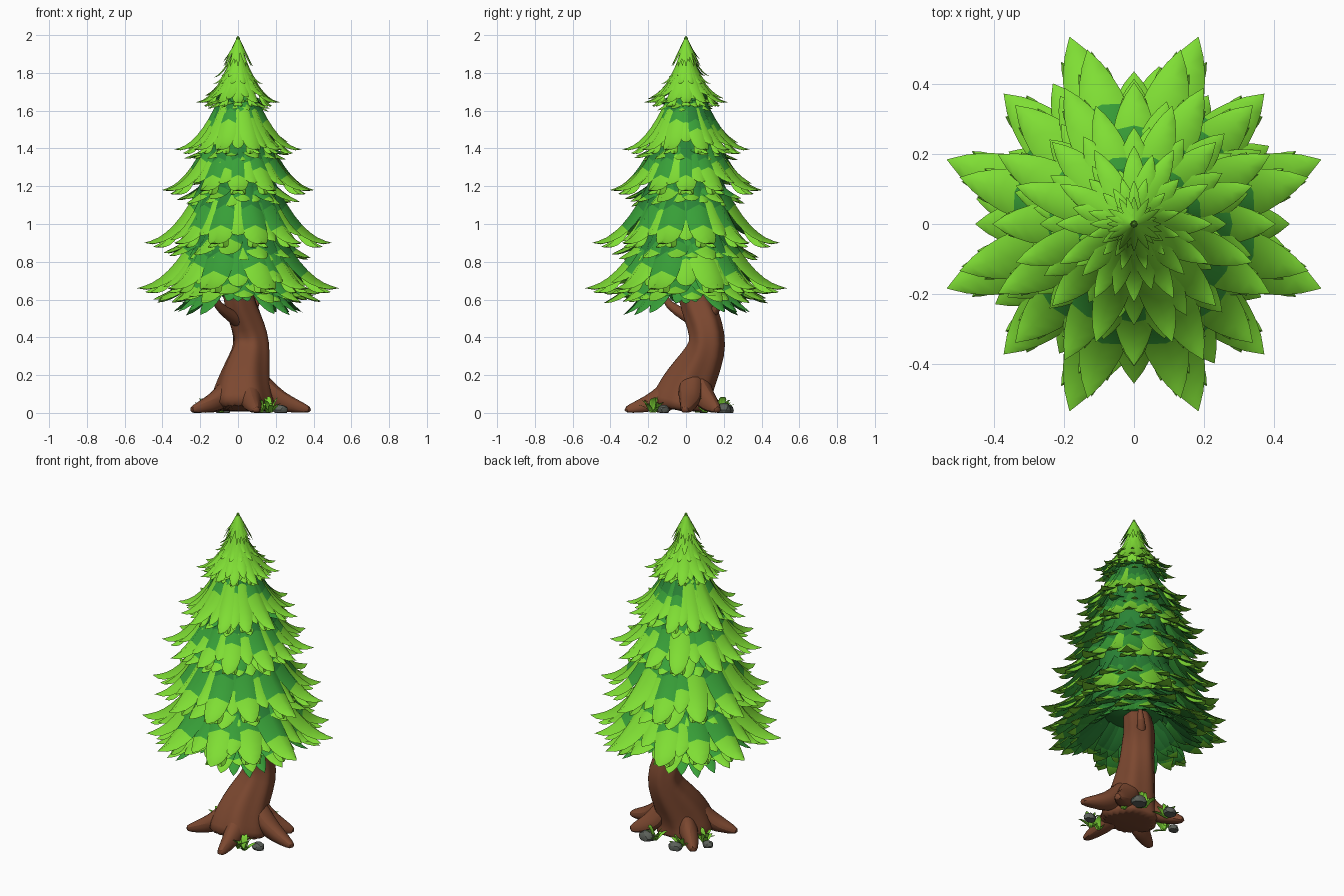
import bpy, bmesh, math, random
from mathutils import Vector

random.seed(4)
if "Cube" in bpy.data.objects:
    bpy.data.objects.remove(bpy.data.objects["Cube"])


def material(name, srgb):
    lin = [((c / 255 + 0.055) / 1.055) ** 2.4 for c in srgb] + [1]
    m = bpy.data.materials.new(name)
    m.diffuse_color = lin
    m.use_nodes = True
    m.node_tree.nodes["Principled BSDF"].inputs["Base Color"].default_value = lin
    return m


BRIGHT = material("bright needle green", (127, 222, 52))
MID = material("middle needle green", (56, 160, 56))
DARK = material("deep needle green", (42, 132, 54))
BARK = material("brown bark", (124, 72, 48))
GRASS = material("grass green", (130, 220, 56))
STONE = material("grey stone", (92, 97, 90))
GREENS = [BRIGHT, MID, DARK]


def finish(bm, name, mats, sharp=45, subdivide=0):
    bmesh.ops.recalc_face_normals(bm, faces=bm.faces)
    mesh = bpy.data.meshes.new(name)
    bm.to_mesh(mesh)
    bm.free()
    for m in mats:
        mesh.materials.append(m)
    ob = bpy.data.objects.new(name, mesh)
    bpy.context.collection.objects.link(ob)
    if subdivide:
        ob.modifiers.new("Smooth", "SUBSURF").levels = subdivide
        ob.modifiers["Smooth"].render_levels = subdivide
    bpy.ops.object.select_all(action="DESELECT")
    ob.select_set(True)
    bpy.context.view_layer.objects.active = ob
    bpy.ops.object.shade_smooth_by_angle(angle=math.radians(sharp))


def blade(bm, centre, angle, start, end, width, thick, root=0.0, colours=(0, 1, 2), sag=1.1):
    """Pointed blade; start and end are (radius, height), colours are tip, shaded, deepest."""
    out = Vector((math.cos(angle), math.sin(angle), 0))
    side = Vector((-out.y, out.x, 0))
    steps, rings = 8, []
    for i in range(steps):
        t = i / steps
        drop = (1 + sag) * t - sag * t * t
        p = Vector(centre) + out * (start[0] + (end[0] - start[0]) * t)
        p.z += start[1] + (end[1] - start[1]) * drop
        w = width * (0.65 + 1.75 * t) * (1 - t) ** 0.9
        h = thick * (1 - t) ** 0.5
        up = Vector((0, 0, h)) + out * h * 0.5
        rings.append([bm.verts.new(v) for v in
                      (p + side * w - up * 0.6, p + up, p - side * w - up * 0.6, p - up * 0.9)])
    tip = Vector(centre) + out * end[0]
    tip.z += end[1]
    tip = bm.verts.new(tip)
    bm.faces.new(rings[0])
    for i, a in enumerate(rings):
        t = (i + 0.5) / steps
        top = colours[2] if t < root * 0.55 else colours[1] if t < root else colours[0]
        below = colours[0] if t > 0.7 else colours[1]
        for k in range(4):
            n = (k + 1) % 4
            if i + 1 < steps:
                f = bm.faces.new((a[k], a[n], rings[i + 1][n], rings[i + 1][k]))
            else:
                f = bm.faces.new((a[k], a[n], tip))
            f.material_index = top if k < 2 else below


def whorl(bm, start, end, base, spread, width, thick, root, jitter,
          colours=(0, 1, 2), sag=1.1, middle=1.0, feathers=False):
    """Three blades in every quadrant, optionally with side leaflets."""
    for q in range(4):
        for k in (-1, 0, 1):
            angle = math.radians(base + 90 * q + spread * k)
            dr, dz = (random.uniform(-jitter, jitter) for _ in range(2))
            shade = root and root + random.uniform(-0.18, 0.18)
            reach = end[0] * (1 if k else middle) + dr
            blade(bm, (0, 0, 0), angle, start, (reach, end[1] + dz),
                  width, thick, shade, colours, sag)
            if feathers:
                r = start[0] + 0.45 * (reach - start[0])
                z = start[1] + 0.72 * (end[1] - start[1])
                for turn in (-0.32, 0.32):
                    blade(bm, (r * math.cos(angle), r * math.sin(angle), z), angle + turn,
                          (0, 0), (0.26 * reach, end[1] - z - 0.02),
                          width * 0.45, thick * 0.7, 0, colours)


# Foliage tiers: start (radius, height), tip (radius, height), base angle, spread, shaded part
tiers = [
    ((0.0, 1.99), (0.085, 1.83), 0, 30, 0.0),
    ((0.02, 1.93), (0.135, 1.745), 45, 30, 0.0),
    ((0.045, 1.83), (0.24, 1.645), 0, 28, 0.0),
    ((0.09, 1.66), (0.355, 1.395), 45, 27, 0.22),
    ((0.14, 1.46), (0.435, 1.18), 0, 27, 0.38),
    ((0.17, 1.23), (0.515, 0.90), 45, 30, 0.38),
    ((0.20, 0.97), (0.565, 0.66), 45, 26, 0.4),
]
for i, (start, end, base, spread, root) in enumerate(tiers):
    bm = bmesh.new()
    r, z = end
    w = 0.165 * r
    whorl(bm, start, end, base, spread, w, 0.055 * r, root, 0,
          sag=1.1 if i else 0.0, middle=0.93, feathers=i > 1)
    # half-step filler blades and the shorter layers hanging beneath
    whorl(bm, (start[0], start[1] - 0.01), (r * 0.8, z + 0.02), base + 15, 30,
          w * 0.85, 0.045 * r, root, 0.02, sag=0.8 if i else 0.2, middle=0.93)
    if i > 1:
        lower = max(z - 0.2 * r, 0.59)
        whorl(bm, (start[0], z + 0.15 * r), (r * 0.78, lower + 0.03), base + 6, 30,
              w * 0.85, 0.045 * r, 0.55, 0.02, sag=0.7, middle=0.9)
        whorl(bm, (start[0], z + 0.05), (r * 0.64, lower + 0.01), base + 21, 30,
              w * 0.8, 0.045 * r, 0.6, 0.015, sag=0.6)
    finish(bm, "foliage_tier_%d" % (i + 1), GREENS, 75)

# Skirt of low hanging blades around the trunk
bm = bmesh.new()
whorl(bm, (0.2, 0.8), (0.47, 0.585), 45, 22, 0.07, 0.02, 0.5, 0.01, sag=0.7)
whorl(bm, (0.14, 0.78), (0.385, 0.525), 45, 14, 0.06, 0.015, 0.3, 0.015, (1, 2, 2), 0.5)
whorl(bm, (0.12, 0.76), (0.30, 0.585), 0, 10, 0.05, 0.015, 0.3, 0.008, (1, 2, 2), 0.5)
finish(bm, "foliage_skirt", GREENS, 75)

# Inner core that closes the crown
bm = bmesh.new()
profile = [(0.10, 0.69), (0.25, 0.76), (0.22, 0.95), (0.2, 1.0), (0.19, 1.22),
           (0.15, 1.45), (0.1, 1.64), (0.06, 1.8), (0.03, 1.88)]
sides = 24
rows = [[bm.verts.new((r * math.cos(a), r * math.sin(a), z))
         for a in (math.tau * k / sides for k in range(sides))] for r, z in profile]
apex = bm.verts.new((0, 0, 2))
bm.faces.new(rows[0]).material_index = 2
for j, row in enumerate(rows):
    for k in range(sides):
        n = (k + 1) % sides
        if j + 1 < len(rows):
            f = bm.faces.new((row[k], row[n], rows[j + 1][n], rows[j + 1][k]))
            f.material_index = 2 if j < 6 else 0
        else:
            bm.faces.new((row[k], row[n], apex))
finish(bm, "foliage_core", GREENS)


def tube(name, points, sides=12, flutes=0, depth=0.0):
    """Tapered tube through (x, y, z, radius) points, kept above the ground."""
    bm = bmesh.new()
    rows = []
    for i, (x, y, z, r) in enumerate(points):
        before, after = points[max(i - 1, 0)], points[min(i + 1, len(points) - 1)]
        axis = (Vector(after[:3]) - Vector(before[:3])).normalized()
        turn = Vector((0, 0, 1)).rotation_difference(axis)
        row = []
        for k in range(sides):
            a = math.tau * k / sides
            rr = r * (1 + depth * math.cos(flutes * a + i * 0.5))
            v = Vector((x, y, z)) + turn @ Vector((rr * math.cos(a), rr * math.sin(a), 0))
            v.z = max(v.z, 0)
            row.append(bm.verts.new(v))
        rows.append(row)
    for a, b in zip(rows, rows[1:]):
        for k in range(sides):
            n = (k + 1) % sides
            bm.faces.new((a[k], a[n], b[n], b[k]))
    bm.faces.new(rows[0])
    bm.faces.new(rows[-1])
    finish(bm, name, [BARK], subdivide=1)


# Twisting trunk
tube("trunk", [(0.02, -0.03, 0, 0.18), (0.02, -0.02, 0.06, 0.165), (0.025, 0.0, 0.13, 0.145),
               (0.04, 0.05, 0.22, 0.124), (0.07, 0.11, 0.33, 0.1), (0.07, 0.115, 0.41, 0.092),
               (0.035, 0.085, 0.51, 0.09), (-0.005, 0.045, 0.61, 0.085), (0, 0, 0.8, 0.07)],
     24, 6, 0.07)

# Roots spreading from the trunk foot
root_tips = [(0.39, -0.01), (-0.255, -0.15), (0.1, -0.33), (-0.2, 0.21), (0.27, 0.17)]
for i, (x, y) in enumerate(root_tips):
    foot, tip = Vector((0.04, 0.01, 0)), Vector((x, y, 0))
    path = [(0.045, 0.05, 0.25, 0.05)]
    for t, z, r in ((0.3, 0.12, 0.07), (0.52, 0.06, 0.06), (0.8, 0.028, 0.04), (1, 0.01, 0.02)):
        p = foot.lerp(tip, t)
        bend = 0.02 * math.sin(t * math.pi) * (-1) ** i
        path.append((p.x, p.y + bend, z, r))
    tube("root_%d" % (i + 1), path, 10, 3, 0.1)

# Short bare branches below the crown
tube("branch_front", [(0.03, 0.08, 0.46, 0.045), (-0.04, 0.0, 0.52, 0.035),
                      (-0.11, -0.09, 0.56, 0.026), (-0.14, -0.14, 0.66, 0.012)], 8)
tube("branch_back", [(0.03, 0.08, 0.47, 0.04), (0.06, 0.14, 0.53, 0.03),
                     (0.1, 0.18, 0.57, 0.024), (0.1, 0.17, 0.67, 0.01)], 8)

# Grass tufts
tufts = [(0.17, -0.18), (0.12, -0.17), (0.08, 0.19), (0.16, 0.1), (-0.17, 0.06), (-0.09, 0.18)]
for i, (x, y) in enumerate(tufts):
    bm = bmesh.new()
    for k in range(10):
        reach = random.uniform(0.035, 0.09)
        blade(bm, (x, y, 0.004), k * 2.4, (0.006, 0),
              (reach, random.uniform(0.11, 0.13) - reach), 0.016, 0.002, 0, (0, 0, 0))
    finish(bm, "grass_tuft_%d" % (i + 1), [GRASS], 75)

# Stones at the foot
stones = [(0.225, -0.12, 0.032), (0.13, 0.2, 0.042), (-0.08, 0.22, 0.035), (-0.215, 0.09, 0.028)]
for i, (x, y, r) in enumerate(stones):
    bm = bmesh.new()
    bmesh.ops.create_icosphere(bm, subdivisions=2, radius=r)
    for v in bm.verts:
        v.co *= random.uniform(0.9, 1.07)
        v.co = Vector((v.co.x * 1.2 + x, v.co.y + y, max(0, v.co.z * 0.9 + 0.015)))
    finish(bm, "stone_%d" % (i + 1), [STONE], 20)
